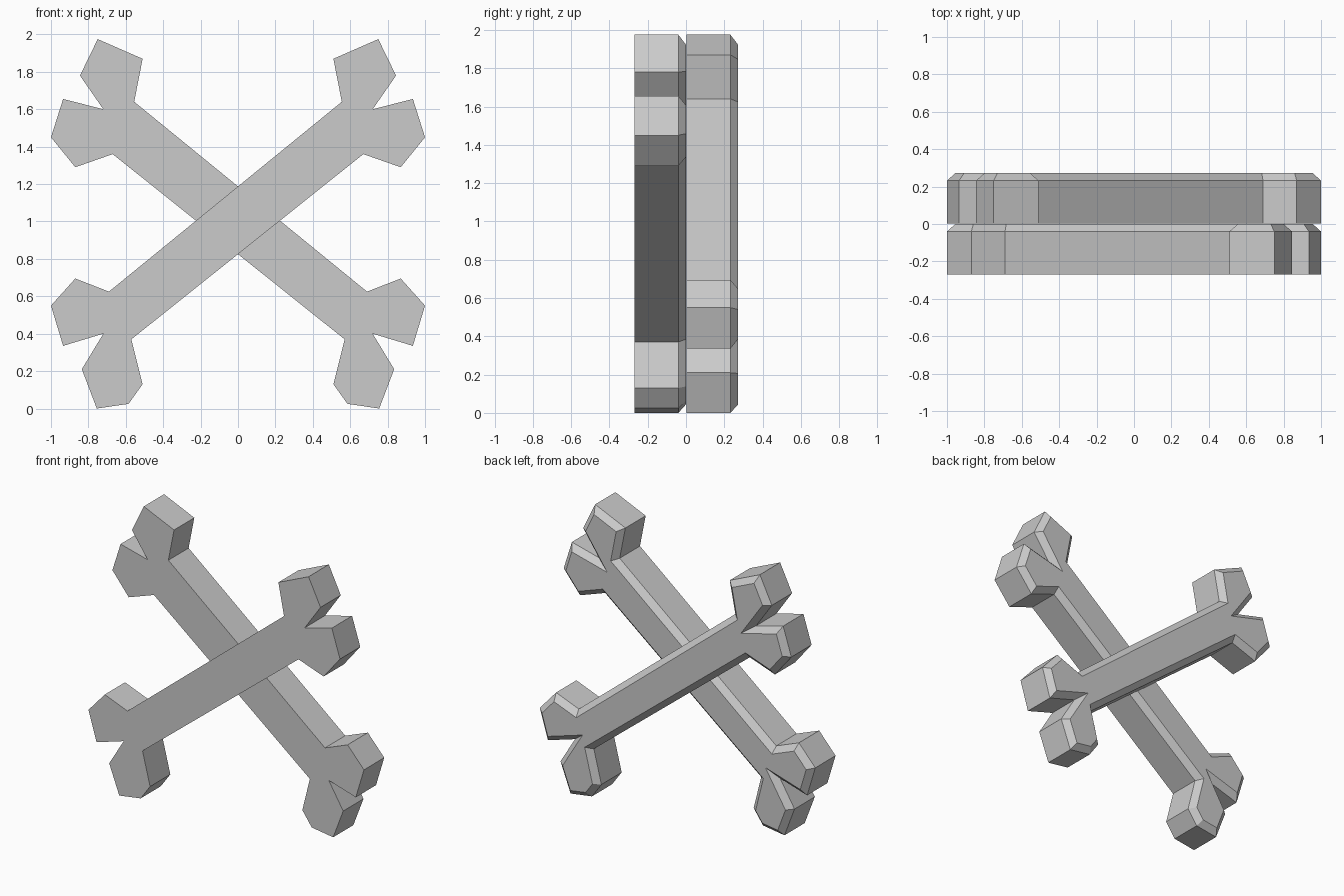
import bpy
import bmesh
from mathutils import Vector

cube = bpy.data.objects.get("Cube")
if cube:
    bpy.data.objects.remove(cube, do_unlink=True)

DEPTH = 0.27
CHAMFER = 0.04

grey = bpy.data.materials.new("bone grey")
grey.use_nodes = True
colour = (0.6, 0.6, 0.6, 1)
grey.diffuse_color = colour
grey.node_tree.nodes["Principled BSDF"].inputs["Base Color"].default_value = colour

# Bone silhouette in x, z: upper knuckles, then lower knuckles
upper_end = [(0.555, 1.64), (0.51, 1.87), (0.75, 1.975), (0.845, 1.78), (0.72, 1.60),
             (0.935, 1.655), (1.0, 1.45), (0.87, 1.29), (0.67, 1.36)]
lower_end = [(-0.57, 0.37), (-0.51, 0.13), (-0.585, 0.025), (-0.755, 0.0), (-0.835, 0.21),
             (-0.72, 0.40), (-0.935, 0.335), (-1.0, 0.55), (-0.87, 0.695), (-0.69, 0.625)]


def make_bone(name, front_y, side):
    """Extrude the silhouette backwards and chamfer the rear rim."""
    bm = bmesh.new()
    outline = [bm.verts.new((side * x, front_y, z)) for x, z in upper_end + lower_end]
    front = bm.faces.new(outline)
    extruded = bmesh.ops.extrude_face_region(bm, geom=[front], use_keep_orig=True)["geom"]
    back = next(g for g in extruded if isinstance(g, bmesh.types.BMFace))
    bmesh.ops.translate(bm, verts=back.verts[:], vec=Vector((0, DEPTH - CHAMFER, 0)))
    bmesh.ops.recalc_face_normals(bm, faces=bm.faces[:])
    # Shrink the rear cap, then push it out to form the chamfer
    bmesh.ops.inset_region(bm, faces=[back], thickness=CHAMFER, use_even_offset=True)
    bmesh.ops.translate(bm, verts=back.verts[:], vec=Vector((0, CHAMFER, 0)))
    bmesh.ops.recalc_face_normals(bm, faces=bm.faces[:])

    mesh = bpy.data.meshes.new(name)
    bm.to_mesh(mesh)
    bm.free()
    mesh.materials.append(grey)
    obj = bpy.data.objects.new(name, mesh)
    bpy.context.collection.objects.link(obj)


# Two crossed bones, one behind the other
make_bone("front_bone", -DEPTH, 1)
make_bone("back_bone", 0.002, -1)
